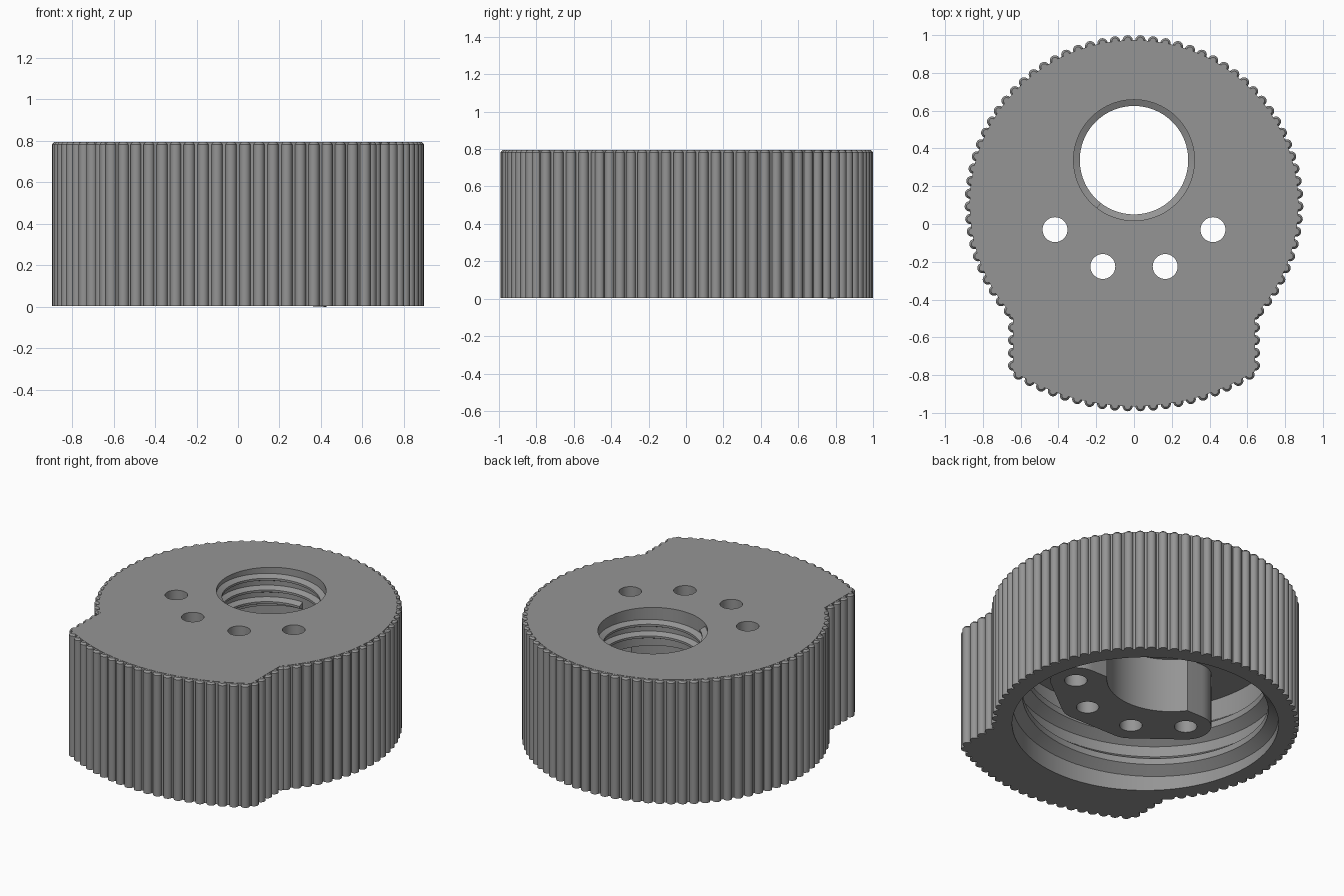
import bpy, bmesh, math
from mathutils import Matrix, Vector

if "Cube" in bpy.data.objects:
    bpy.data.objects.remove(bpy.data.objects["Cube"], do_unlink=True)

grey = bpy.data.materials.new("mid grey")
grey.use_nodes = True
grey.diffuse_color = (0.3, 0.3, 0.3, 1)
grey.node_tree.nodes["Principled BSDF"].inputs["Base Color"].default_value = (0.3, 0.3, 0.3, 1)

BOTTOM, TOP, ROOF = 0.005, 0.795, 0.55
DRUM = Vector((0, 0.103))
R_DRUM, R_CAVITY = 0.87, 0.777
BORE = Vector((0, 0.338))
R_BORE = 0.32
HALF_TAB, TAB_SIDE_Y = 0.64, -0.77
R_TAB = 1.2
TAB = Vector((0, 0.235))
HOLES = [(s * x, y) for x, y in ((0.418, -0.03), (0.165, -0.225)) for s in (1, -1)]


def finish(bm, name):
    bmesh.ops.recalc_face_normals(bm, faces=bm.faces)
    mesh = bpy.data.meshes.new(name)
    bm.to_mesh(mesh)
    bm.free()
    mesh.materials.append(grey)
    ob = bpy.data.objects.new(name, mesh)
    bpy.context.collection.objects.link(ob)
    return ob


def add_cylinder(bm, x, y, r, z0, z1, n=96, r_top=None):
    return bmesh.ops.create_cone(
        bm, cap_ends=True, segments=n, radius1=r, radius2=r if r_top is None else r_top,
        depth=z1 - z0, matrix=Matrix.Translation((x, y, (z0 + z1) / 2)))["verts"]


def cut(target, x, y, r, z0, z1, n=96):
    """Bore a round hole into the target."""
    bm = bmesh.new()
    add_cylinder(bm, x, y, r, z0, z1, n)
    tool = finish(bm, "cutter")
    tool.hide_render = True
    mod = target.modifiers.new("bore", "BOOLEAN")
    mod.operation, mod.solver, mod.object = "DIFFERENCE", "EXACT", tool
    bpy.context.view_layer.objects.active = target
    bpy.ops.object.modifier_apply(modifier=mod.name)
    bpy.data.objects.remove(tool, do_unlink=True)


def smooth(ob):
    bpy.ops.object.select_all(action="DESELECT")
    ob.select_set(True)
    bpy.context.view_layer.objects.active = ob
    bpy.ops.object.shade_smooth_by_angle(angle=math.radians(30))


def arc(centre, r, a0, a1, n, shift=0.0):
    """Points along an arc; a shift of half a step gives interval centres."""
    out = []
    for i in range(n):
        a = a0 + (a1 - a0) * (i + shift) / n
        out.append(centre + r * Vector((math.cos(a), math.sin(a))))
    return out


# Outline: round drum running into a narrower tab with a shallow curved front
half_drum = math.pi - math.asin(HALF_TAB / R_DRUM)
half_tab = math.asin(HALF_TAB / R_TAB)
up, down = math.pi / 2, -math.pi / 2
drum_span = (up - half_drum, up + half_drum)
tab_span = (down - half_tab, down + half_tab)

bm = bmesh.new()
outline = arc(DRUM, R_DRUM, *drum_span, 120)
outline.append(Vector((-HALF_TAB, DRUM.y - math.sqrt(R_DRUM ** 2 - HALF_TAB ** 2))))
outline += arc(TAB, R_TAB, *tab_span, 40)
outline.append(Vector((HALF_TAB, TAB.y - math.sqrt(R_TAB ** 2 - HALF_TAB ** 2))))
base = bm.faces.new([bm.verts.new((p.x, p.y, BOTTOM)) for p in outline])
walls = bmesh.ops.extrude_face_region(bm, geom=[base])["geom"]
bmesh.ops.translate(bm, verts=[g for g in walls if isinstance(g, bmesh.types.BMVert)],
                    vec=(0, 0, TOP - BOTTOM))
body = finish(bm, "cap_body")
cut(body, *DRUM, R_CAVITY, -0.2, ROOF, 128)
cut(body, *BORE, R_BORE, 0.4, 1)

# Boss under the roof, rounded around the four holes and hollowed for the bore
bm = bmesh.new()
for x, y in HOLES:
    add_cylinder(bm, x, y, 0.15, 0.2, ROOF + 0.01, 48)
hull = bmesh.ops.convex_hull(bm, input=bm.verts)
bmesh.ops.delete(bm, geom=list({g for g in hull["geom_interior"] + hull["geom_unused"]
                                if isinstance(g, bmesh.types.BMVert)}), context="VERTS")
bmesh.ops.dissolve_limit(bm, angle_limit=0.01, verts=bm.verts, edges=bm.edges)
boss = finish(bm, "hole_boss")
cut(boss, *BORE, 0.375, 0, 1)
for x, y in HOLES:
    cut(body, x, y, 0.066, 0.1, 1, 40)
    cut(boss, x, y, 0.066, 0.1, 1, 40)
smooth(body)
smooth(boss)

# Grip ribs along the whole outline, each with a chamfered top
spots = arc(DRUM, R_DRUM, *drum_span, 60, 0.5)
spots += arc(TAB, R_TAB, *tab_span, 20, 0.5)
spots += [Vector((s * HALF_TAB, -0.48 + (TAB_SIDE_Y + 0.5) * i / 4)) for s in (1, -1) for i in range(5)]
bm = bmesh.new()
for p in spots:
    add_cylinder(bm, p.x, p.y, 0.027, BOTTOM, TOP - 0.012, 20)
    add_cylinder(bm, p.x, p.y, 0.027, TOP - 0.012, TOP - 0.001, 20, 0.017)
smooth(finish(bm, "grip_ribs"))


# Screw threads: a ridge section swept up a helix on the inside of a wall
def thread(name, centre, section, start, z0, pitch, turns, steps=96):
    bm = bmesh.new()
    rings = []
    for i in range(int(turns * steps) + 1):
        a = start + math.tau * i / steps
        z = z0 + pitch * i / steps
        rings.append([bm.verts.new((centre.x + r * math.cos(a), centre.y + r * math.sin(a), z + h))
                      for r, h in section])
    for lo, hi in zip(rings, rings[1:]):
        for k in range(len(section)):
            j = (k + 1) % len(section)
            bm.faces.new((lo[k], lo[j], hi[j], hi[k]))
    bm.faces.new(rings[0])
    bm.faces.new(rings[-1])
    smooth(finish(bm, name))


thread("cavity_thread", DRUM,
       [(R_CAVITY + 0.005, 0), (0.717, 0.05), (0.717, 0.09), (R_CAVITY + 0.005, 0.14)],
       math.radians(57), 0, 0.2, 2.05)
thread("bore_thread", BORE,
       [(R_BORE + 0.004, 0), (0.287, 0.018), (0.287, 0.032), (R_BORE + 0.004, 0.05)],
       math.radians(90), ROOF, 0.075, 2.4)
